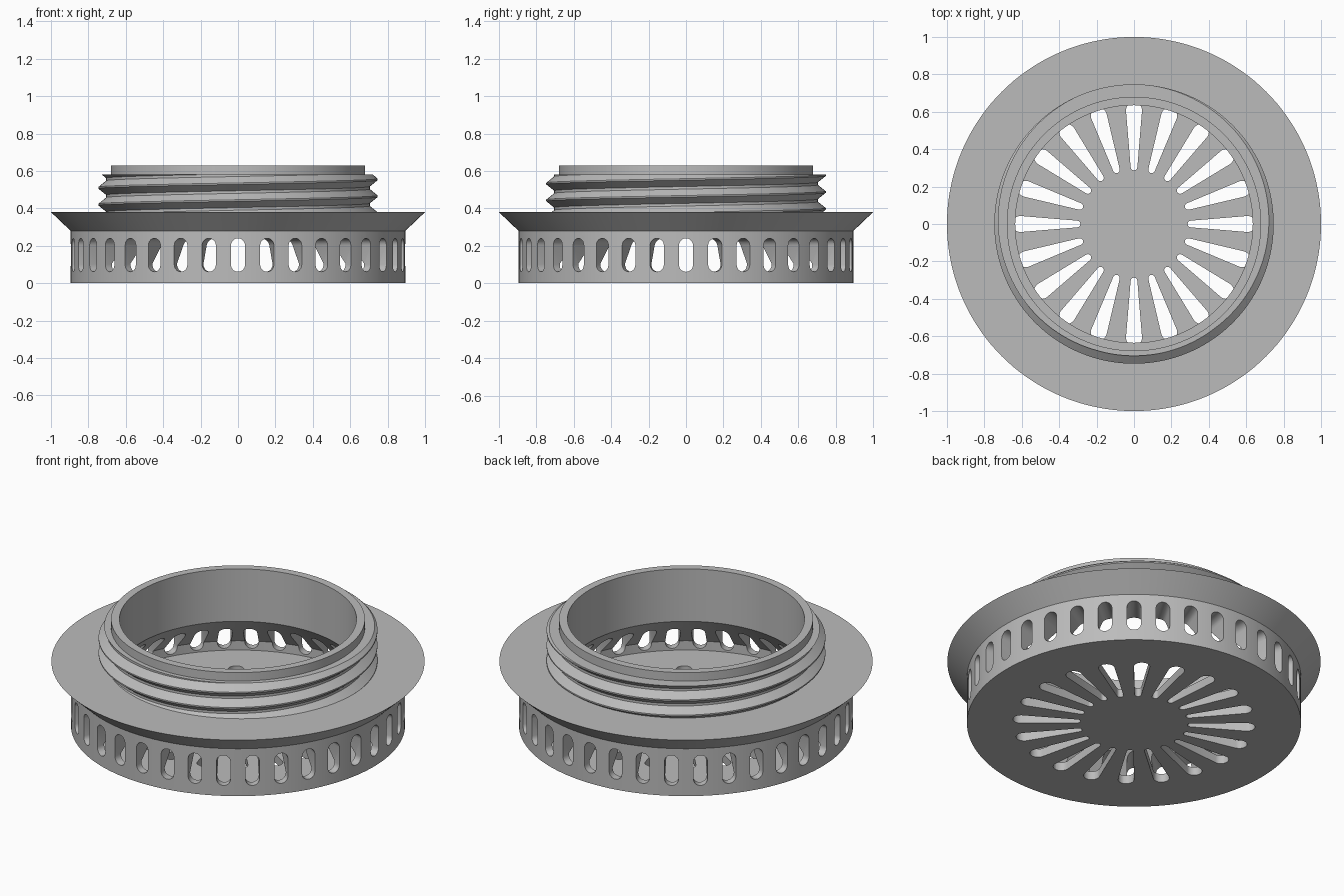
import bpy, bmesh, math
from mathutils import Matrix, Vector

if "Cube" in bpy.data.objects:
    bpy.data.objects.remove(bpy.data.objects["Cube"])

SEG = 144
grey = bpy.data.materials.new("mid grey")
grey.diffuse_color = (0.5, 0.5, 0.5, 1)
grey.use_nodes = True
grey.node_tree.nodes["Principled BSDF"].inputs["Base Color"].default_value = grey.diffuse_color


def make_object(name, bm):
    bmesh.ops.remove_doubles(bm, verts=bm.verts, dist=1e-5)
    bmesh.ops.recalc_face_normals(bm, faces=bm.faces)
    mesh = bpy.data.meshes.new(name)
    bm.to_mesh(mesh)
    bm.free()
    mesh.materials.append(grey)
    ob = bpy.data.objects.new(name, mesh)
    bpy.context.collection.objects.link(ob)
    return ob


def activate(ob):
    bpy.ops.object.select_all(action='DESELECT')
    ob.select_set(True)
    bpy.context.view_layer.objects.active = ob


def skin(bm, columns):
    """Join neighbouring columns of points with quads."""
    cols = [[bm.verts.new(p) for p in col] for col in columns]
    for a, b in zip(cols, cols[1:]):
        for i in range(len(a) - 1):
            bm.faces.new((a[i], b[i], b[i + 1], a[i + 1]))


def around(r, z, t):
    return Vector((r * math.cos(t), r * math.sin(t), z))


def slots(name, outline, depth, count):
    """Ring of prisms, each an outline pushed along depth."""
    bm = bmesh.new()
    for k in range(count):
        spin = Matrix.Rotation(math.tau * k / count, 3, 'Z')
        ends = [[bm.verts.new(spin @ (p + d)) for p in outline] for d in depth]
        n = len(outline)
        for i in range(n):
            j = (i + 1) % n
            bm.faces.new((ends[0][i], ends[0][j], ends[1][j], ends[1][i]))
        bm.faces.new(ends[0][::-1])
        bm.faces.new(ends[1])
    ob = make_object(name, bm)
    ob.hide_render = True
    return ob


def capsule(c0, r0, c1, r1, n=10):
    """2D outline around two circles on one axis (c0 < c1)."""
    arc = [-math.pi / 2 + math.pi * i / n for i in range(n + 1)]
    return ([(c1 + r1 * math.cos(a), r1 * math.sin(a)) for a in arc] +
            [(c0 - r0 * math.cos(a), -r0 * math.sin(a)) for a in arc])


# Basket body: floor, wall, flared flange, neck and sloping inner roof
profile = [(0, 0), (0.895, 0), (0.895, 0.28), (1.0, 0.38), (0.68, 0.38),
           (0.68, 0.63), (0.635, 0.63), (0.635, 0.32), (0.85, 0.105),
           (0.85, 0.05), (0, 0.05)]
bm = bmesh.new()
skin(bm, [[around(r, z, math.tau * s / SEG) for r, z in profile]
          for s in range(SEG + 1)])
bmesh.ops.dissolve_degenerate(bm, dist=1e-6, edges=bm.edges)
body = make_object("strainer_body", bm)

# Tapered slots in the floor, upright slots through the wall
floor_cut = slots("floor_slot_cutter",
                  [Vector((x, y, 0)) for x, y in capsule(0.305, 0.018, 0.607, 0.043)],
                  (Vector((0, 0, -0.03)), Vector((0, 0, 0.08))), 20)
wall_cut = slots("wall_slot_cutter",
                 [Vector((0, y, z)) for z, y in capsule(0.0985, 0.0375, 0.2025, 0.0375)],
                 (Vector((0.66, 0, 0)), Vector((0.95, 0, 0))), 36)
activate(body)
for cutter in (floor_cut, wall_cut):
    mod = body.modifiers.new("slots", 'BOOLEAN')
    mod.operation = 'DIFFERENCE'
    mod.solver = 'EXACT'
    mod.object = cutter
    bpy.ops.object.modifier_apply(modifier=mod.name)
    bpy.data.objects.remove(cutter)

# Screw thread: helical ridge trimmed flat at both ends
PITCH, ROOT, CREST, Z0, Z1 = 0.09, 0.705, 0.747, 0.38, 0.58
ridge = [(-0.038, ROOT), (-0.004, CREST), (0.004, CREST), (0.038, ROOT)]


def thread_radius(z, middle):
    u = abs((z - middle + PITCH / 2) % PITCH - PITCH / 2)
    f = min(max((0.038 - u) / 0.034, 0), 1)
    return ROOT + (CREST - ROOT) * f


columns = []
for s in range(SEG + 1):
    t = math.tau * s / SEG
    middle = 0.555 + PITCH * s / SEG
    col = [around(0.67, Z0, t)]
    for turn in range(-4, 3):
        for dz, _ in ridge:
            z = min(max(middle + turn * PITCH + dz, Z0), Z1)
            col.append(around(thread_radius(z, middle), z, t))
    col.append(around(0.67, Z1, t))
    columns.append(col)
bm = bmesh.new()
skin(bm, columns)
bmesh.ops.dissolve_degenerate(bm, dist=1e-5, edges=bm.edges)
thread = make_object("screw_thread", bm)

for ob in (body, thread):
    activate(ob)
    bpy.ops.object.shade_smooth_by_angle(angle=math.radians(25))
